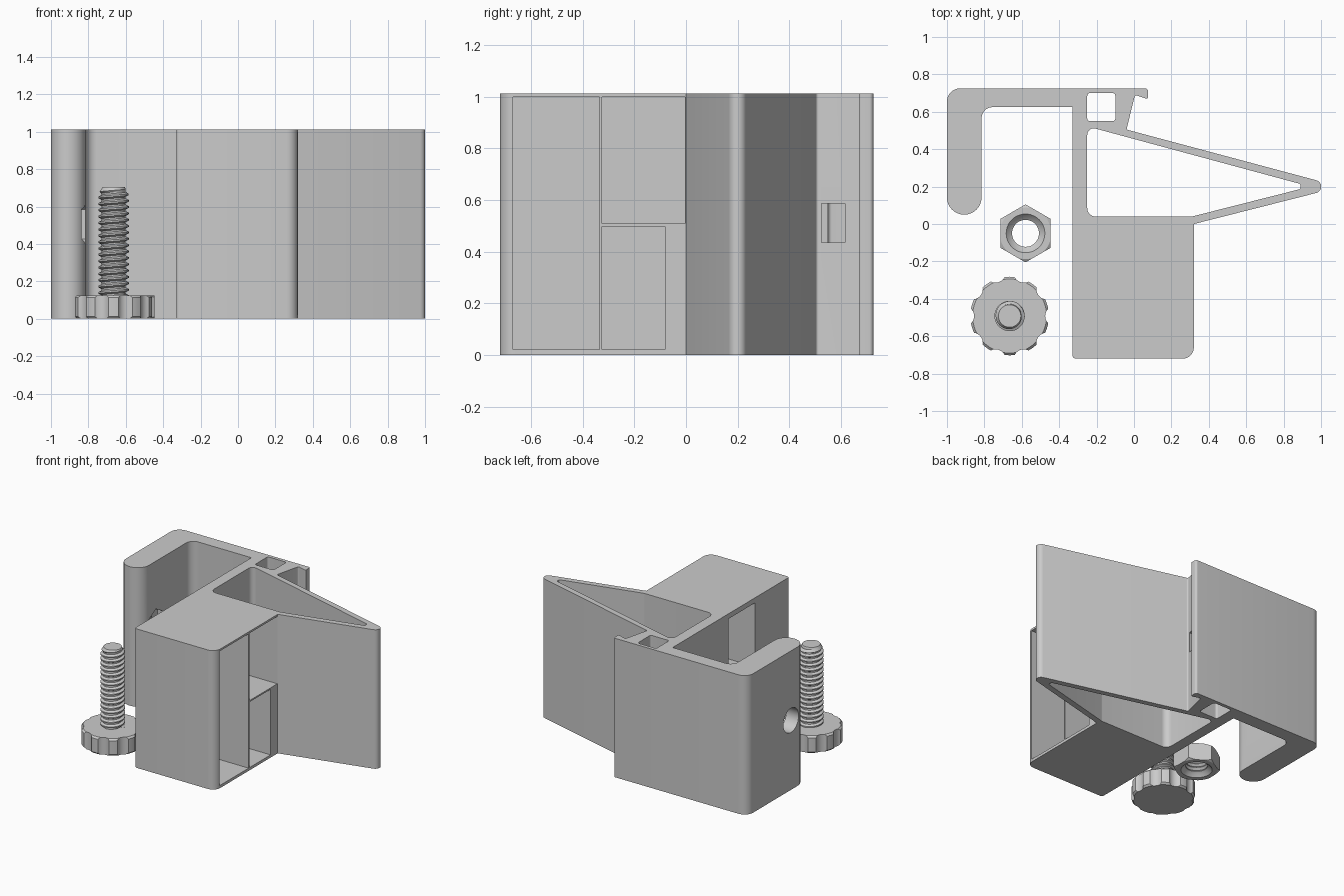
import bpy
import bmesh
from math import sin, cos, tan, pi, tau, radians
from mathutils import Vector, Matrix

default = bpy.data.objects.get("Cube")
if default:
    bpy.data.objects.remove(default)

grey = bpy.data.materials.new("plain grey")
grey.use_nodes = True
GREY = (0.6, 0.6, 0.6, 1)
grey.diffuse_color = GREY
grey.node_tree.nodes["Principled BSDF"].inputs["Base Color"].default_value = GREY

H = 1.012


def finish(bm, name, matrix=None):
    bmesh.ops.remove_doubles(bm, verts=bm.verts, dist=1e-5)
    bmesh.ops.recalc_face_normals(bm, faces=bm.faces)
    if matrix:
        bm.transform(matrix)
    mesh = bpy.data.meshes.new(name)
    bm.to_mesh(mesh)
    bm.free()
    mesh.materials.append(grey)
    obj = bpy.data.objects.new(name, mesh)
    bpy.context.collection.objects.link(obj)
    return obj


def rounded(corners, steps=8):
    """Outline from (x, y, radius) corners."""
    out = []
    for i, (x, y, r) in enumerate(corners):
        p = Vector((x, y))
        if not r:
            out.append(p)
            continue
        a = (Vector(corners[i - 1][:2]) - p).normalized()
        b = (Vector(corners[(i + 1) % len(corners)][:2]) - p).normalized()
        half = a.angle(b) / 2
        centre = p + (a + b).normalized() * (r / sin(half))
        reach = r / tan(half)
        start = (p + a * reach - centre).normalized()
        end = (p + b * reach - centre).normalized()
        arc = start.angle(end)
        for k in range(steps + 1):
            f = k / steps
            out.append(centre + (start * sin((1 - f) * arc) + end * sin(f * arc)) * (r / sin(arc)))
    return out


def prism(name, outline, z0, z1, matrix=None):
    bm = bmesh.new()
    low, high = ([bm.verts.new((p[0], p[1], z)) for p in outline] for z in (z0, z1))
    bm.faces.new(low)
    bm.faces.new(high)
    for i in range(len(low)):
        bm.faces.new((low[i - 1], low[i], high[i], high[i - 1]))
    return finish(bm, name, matrix)


def block(x0, x1, y0, y1, z0, z1):
    return prism("cutter", [(x0, y0), (x1, y0), (x1, y1), (x0, y1)], z0, z1)


def ngon(r, n, turn=0.0):
    return [(r * cos(tau * i / n + turn), r * sin(tau * i / n + turn)) for i in range(n)]


def lathe(name, profile, matrix, n=48):
    bm = bmesh.new()
    rings = [[bm.verts.new((x, y, z)) for x, y in ngon(r, n)] for r, z in profile]
    bm.faces.new(rings[0])
    bm.faces.new(rings[-1])
    for a, b in zip(rings, rings[1:]):
        for i in range(n):
            bm.faces.new((a[i - 1], a[i], b[i], b[i - 1]))
    return finish(bm, name, matrix)


def boolean(obj, tool, operation="DIFFERENCE"):
    mod = obj.modifiers.new("cut", "BOOLEAN")
    mod.operation, mod.solver, mod.object = operation, "EXACT", tool
    bpy.context.view_layer.objects.active = obj
    bpy.ops.object.modifier_apply(modifier=mod.name)
    bpy.data.objects.remove(tool)


# Clamp body: hook arm, back plate, clip lip, wedge and box in one outline
body = prism("clamp_body", rounded([
    (-1, 0.725, 0.07), (-1, 0.05, 0.092), (-0.815, 0.05, 0.092), (-0.815, 0.625, 0.06),
    (-0.33, 0.625, 0), (-0.33, -0.72, 0.02), (0.32, -0.72, 0.06), (0.32, 0, 0),
    (1.105, 0.199, 0.035), (-0.04, 0.505, 0.01), (0.005, 0.69, 0.01), (0.06, 0.672, 0),
    (0.075, 0.672, 0.006), (0.075, 0.725, 0.015)]), 0, H)

# Through channels: wedge and square duct
for corners in (
        [(-0.25, 0.04, 0.045), (0.31, 0.04, 0.03), (0.89, 0.187, 0.01),
         (0.89, 0.214, 0.01), (-0.25, 0.522, 0.035)],
        [(-0.25, 0.55, 0.015), (-0.1, 0.55, 0.015), (-0.1, 0.7, 0.015), (-0.25, 0.7, 0.015)]):
    boolean(body, prism("cutter", rounded(corners), -0.1, H + 0.1))

# Box compartments, window on the other side, and the slot into the duct
for limits in ((0.01, 0.4, -0.67, -0.335, 0.02, 0.998),
               (0.01, 0.4, -0.325, -0.004, 0.508, 0.998),
               (0.01, 0.4, -0.325, -0.082, 0.02, 0.497),
               (-0.4, -0.02, -0.325, -0.02, 0.508, 0.975),
               (-0.15, 0.05, 0.525, 0.615, 0.435, 0.585)):
    boolean(body, block(*limits))

# Screw hole and nut pocket in the hook arm
across = Matrix.Translation((0, 0.22, H / 2)) @ Matrix.Rotation(pi / 2, 4, "Y")
boolean(body, prism("cutter", ngon(0.088, 32), -1.1, -0.7, across))
boolean(body, prism("cutter", ngon(0.158, 6), -0.9, -0.7, across))

# Nut: chamfered hexagon with a ridged bore
NUT_H = 0.125
at_nut = Matrix.Translation((-0.58, -0.05, 0))
nut = prism("nut", ngon(0.155, 6, pi / 6), 0, NUT_H, at_nut)
boolean(nut, lathe("cutter", [(0.136, -0.001), (0.165, 0.018), (0.165, NUT_H - 0.018),
                              (0.136, NUT_H + 0.001)], at_nut), "INTERSECT")
bore = [(0.105, -0.002), (0.085, 0.02)]
for i in range(3):
    z = 0.022 + i * 0.029
    bore += [(0.072, z + 0.007), (0.072, z + 0.013), (0.085, z + 0.022)]
boolean(nut, lathe("cutter", bore + [(0.105, NUT_H + 0.002)], at_nut))

# Thumb screw head: disc with ten scallops and chamfered rims
at_screw = Matrix.Translation((-0.665, -0.492, 0))
HEAD_R, HEAD_H, LOBES = 0.21, 0.125, 10
head = lathe("screw_head", [(HEAD_R - 0.012, 0), (HEAD_R, 0.012), (HEAD_R, HEAD_H - 0.012),
                            (HEAD_R - 0.012, HEAD_H)], at_screw, 80)
for x, y in ngon(0.245, LOBES, pi / 2 + pi / LOBES):
    boolean(head, prism("cutter", ngon(0.055, 24), -0.1, 0.3,
                        at_screw @ Matrix.Translation((x, y, 0))))


# Screw shank: helical thread with a chamfered tip
def thread(name, z0, z1, pitch, root, crest, n=36):
    m = 4
    rows = int((z1 - z0) / pitch * m) + 3 * m
    bm = bmesh.new()
    grid = []
    for k in range(rows):
        ring = []
        for t in range(n):
            z = min(z1, z0 + pitch * (k / m + t / n))
            r = min(root if k % m < 2 else crest, 0.06 + (z1 - z) * 0.6)
            ring.append(bm.verts.new((r * cos(tau * t / n), r * sin(tau * t / n), z)))
        grid.append(ring)

    def vert(k, t):
        return grid[k][t] if t < n else grid[k + m][0]

    for k in range(rows - m - 1):
        for t in range(n):
            bm.faces.new((vert(k, t), vert(k, t + 1), vert(k + 1, t + 1), vert(k + 1, t)))
    bm.faces.new(grid[-1])
    return finish(bm, name, at_screw)


shank = thread("screw_shank", 0.1, 0.703, 0.034, 0.064, 0.081)

# Smooth the rounded faces, keep the edges crisp
for obj in (body, nut, head, shank):
    bpy.ops.object.select_all(action="DESELECT")
    obj.select_set(True)
    bpy.context.view_layer.objects.active = obj
    bpy.ops.object.shade_smooth_by_angle(angle=radians(30))
